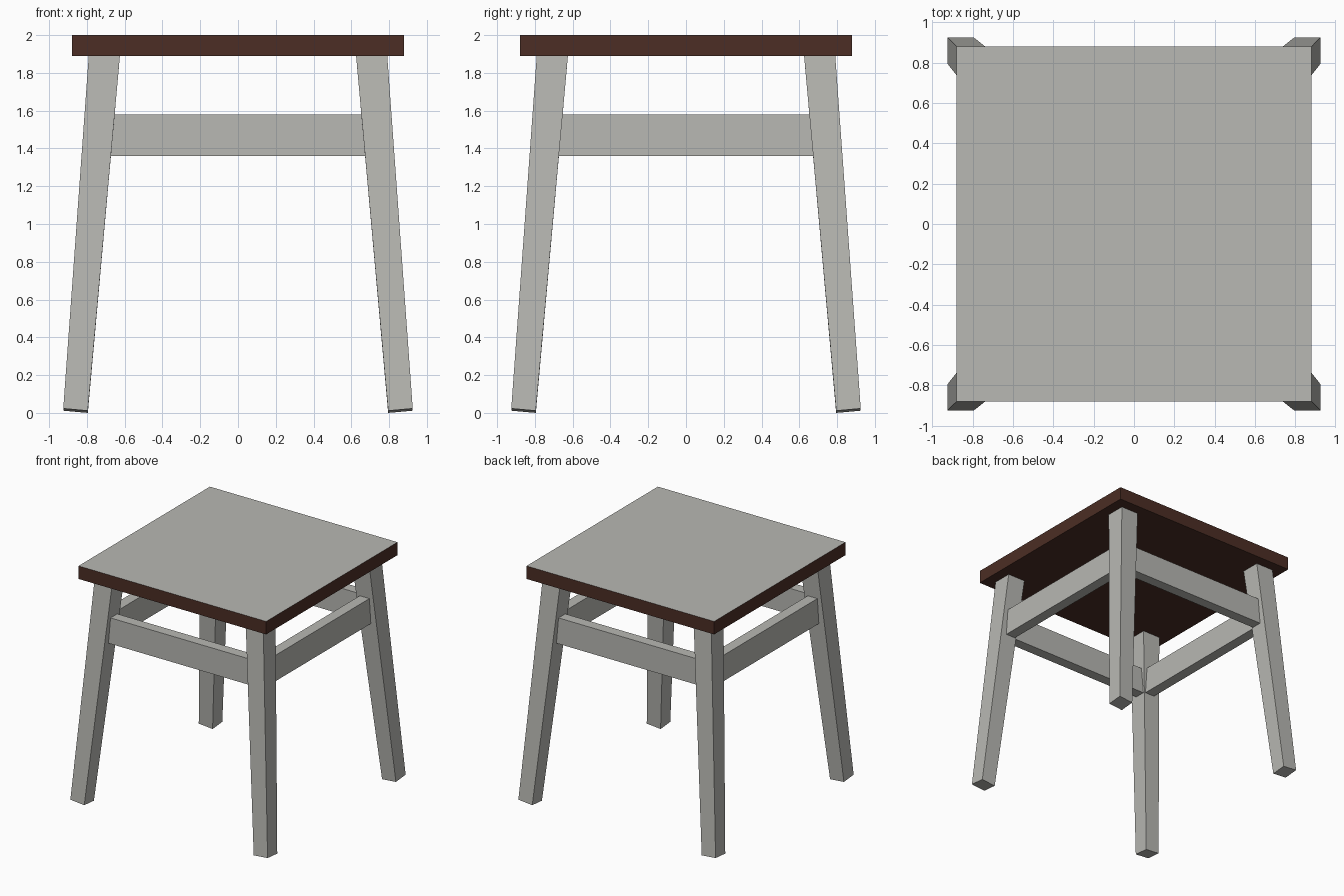
import bpy, bmesh

if "Cube" in bpy.data.objects:
    bpy.data.objects.remove(bpy.data.objects["Cube"])


def material(name, rgb):
    m = bpy.data.materials.new(name)
    m.diffuse_color = (*rgb, 1.0)
    m.use_nodes = True
    m.node_tree.nodes["Principled BSDF"].inputs["Base Color"].default_value = m.diffuse_color
    return m


GREY = material("warm grey paint", (0.479, 0.479, 0.451))
BROWN = material("dark brown wood", (0.072, 0.027, 0.018))


def add_object(name, bm, mats):
    bmesh.ops.recalc_face_normals(bm, faces=bm.faces)
    me = bpy.data.meshes.new(name)
    bm.to_mesh(me)
    bm.free()
    for m in mats:
        me.materials.append(m)
    ob = bpy.data.objects.new(name, me)
    bpy.context.collection.objects.link(ob)
    return ob


def box(name, lo, hi, mats):
    bm = bmesh.new()
    bmesh.ops.create_cube(bm, size=1)
    for v in bm.verts:
        for i in range(3):
            v.co[i] = lo[i] if v.co[i] < 0 else hi[i]
    return add_object(name, bm, mats)


def mirror(ob, x, y):
    mod = ob.modifiers.new("mirror", 'MIRROR')
    mod.use_axis = (x, y, False)
    mod.use_mirror_merge = False


# seat: brown slab with a grey top face
seat = box("seat", (-0.88, -0.88, 1.89), (0.88, 0.88, 2.0), [BROWN, GREY])
for p in seat.data.polygons:
    p.material_index = 1 if p.normal.z > 0.5 else 0

# legs: splayed, widening upwards, feet cut square to the leg axis
bm = bmesh.new()
bmesh.ops.create_cube(bm, size=1)
for v in bm.verts:
    top = v.co.z > 0
    inner, outer = (0.625, 0.79) if top else (0.795, 0.925)
    x = outer if v.co.x > 0 else inner
    y = outer if v.co.y > 0 else inner
    z = 1.892 if top else 0.09 * (x + y - 2 * inner)
    v.co = (x, y, z)
legs = add_object("legs", bm, [GREY])
mirror(legs, True, True)

# stretchers: one rail per side, set back from the leg faces
rails = box("front_back_stretchers", (-0.69, -0.775, 1.36), (0.69, -0.685, 1.58), [GREY])
mirror(rails, False, True)
rails = box("side_stretchers", (0.685, -0.69, 1.36), (0.775, 0.69, 1.58), [GREY])
mirror(rails, True, False)
